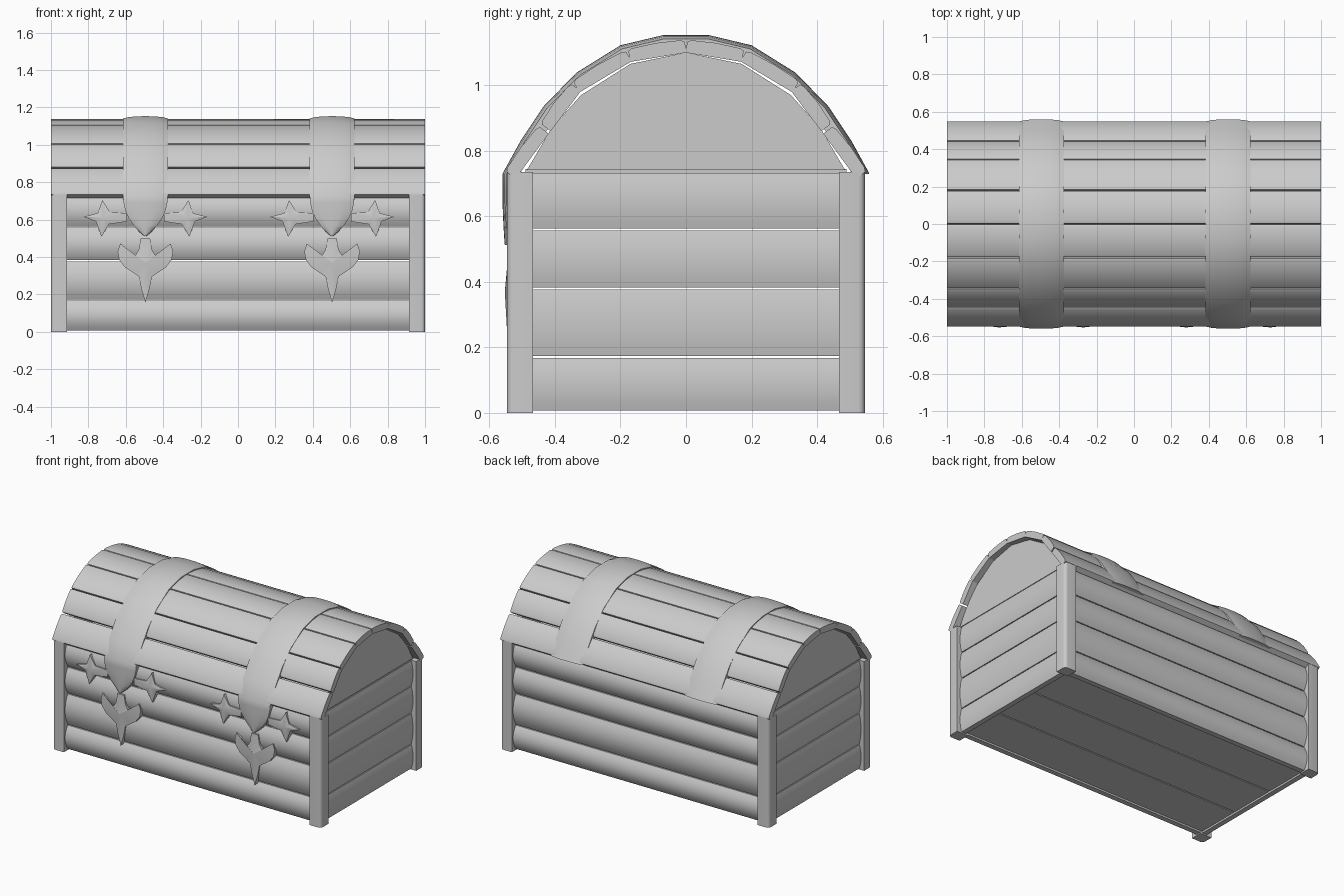
import bpy, bmesh, math
from mathutils import Vector

if "Cube" in bpy.data.objects:
    bpy.data.objects.remove(bpy.data.objects["Cube"], do_unlink=True)

grey = bpy.data.materials.new("plain grey")
grey.use_nodes = True
COLOUR = (0.6, 0.6, 0.6, 1)
grey.diffuse_color = COLOUR
grey.node_tree.nodes["Principled BSDF"].inputs["Base Color"].default_value = COLOUR


def finish(name, bm, angle=40):
    bmesh.ops.recalc_face_normals(bm, faces=bm.faces)
    mesh = bpy.data.meshes.new(name)
    bm.to_mesh(mesh)
    bm.free()
    mesh.materials.append(grey)
    ob = bpy.data.objects.new(name, mesh)
    bpy.context.collection.objects.link(ob)
    bpy.ops.object.select_all(action='DESELECT')
    ob.select_set(True)
    bpy.context.view_layer.objects.active = ob
    bpy.ops.object.shade_smooth_by_angle(angle=math.radians(angle))
    return ob


def prism(name, profile, start, end, place, angle=40):
    """Extrude a 2D profile; place(u, v, t) gives the 3D position."""
    bm = bmesh.new()
    rings = [[bm.verts.new(place(u, v, t)) for u, v in profile] for t in (start, end)]
    n = len(profile)
    for ring in rings:
        bm.faces.new(ring)
    for i in range(n):
        j = (i + 1) % n
        bm.faces.new((rings[0][i], rings[0][j], rings[1][j], rings[1][i]))
    return finish(name, bm, angle)


def along_x(u, v, t):
    return (t, u, v)


def along_y(u, v, t):
    return (u, t, v)


def along_z(u, v, t):
    return (u, v, t)


def board(inner, outer, bulge, low, high):
    """Wall board section: flat inside, gently rounded outside."""
    steps = 8
    pts = [(inner, low), (inner, high)]
    for i in range(steps + 1):
        f = 1 - 2 * i / steps
        pts.append((outer + bulge * (1 - f * f), (low + high) / 2 + f * (high - low) / 2))
    return pts


# Wall boards
LEVELS = (0.005, 0.17, 0.38, 0.56, 0.735)
for i in range(4):
    low, high = LEVELS[i] + 0.003, LEVELS[i + 1] - 0.003
    for side, s in (("front", -1), ("back", 1)):
        section = [(s * u, v) for u, v in board(0.47, 0.505, 0.028, low, high)]
        prism(f"{side}_board_{i + 1}", section, -0.93, 0.93, along_x)
    for side, s in (("left", 1), ("right", -1)):
        section = [(s * u, v) for u, v in board(0.93, 0.965, 0.012, low, high)]
        prism(f"{side}_board_{i + 1}", section, -0.48, 0.48, along_y)

# Corner posts with rounded outer corner
for xs, xname in ((1, "left"), (-1, "right")):
    for ys, yname in ((1, "back"), (-1, "front")):
        section = [(0.915, 0.467), (0.915, 0.546)]
        for k in range(5):
            a = math.radians(90 - 22.5 * k)
            section.append((0.98 + 0.02 * math.cos(a), 0.526 + 0.02 * math.sin(a)))
        section.append((1.0, 0.467))
        prism(f"{yname}_{xname}_post", [(xs * u, ys * v) for u, v in section],
              0, 0.735, along_z, 50)

# Floor boards
for i in range(3):
    a = -0.49 + i * 0.98 / 3
    b = a + 0.98 / 3 - 0.008
    prism(f"floor_board_{i + 1}", [(a, 0.02), (b, 0.02), (b, 0.045), (a, 0.045)],
          -0.95, 0.95, along_x)

# Lid boards
ARCH = [Vector(p) for p in ((0.555, 0.735), (0.448, 0.88), (0.35, 1.01), (0.182, 1.11), (0, 1.14))]
for i in range(4):
    a, b = ARCH[i], ARCH[i + 1]
    d = (b - a).normalized()
    out = Vector((d.y, -d.x))
    a, b = a + d * 0.005, b - d * 0.005
    section = [a - out * 0.04, a - out * 0.006, a + d * 0.012, (a + b) / 2 + out * 0.004,
               b - d * 0.012, b - out * 0.006, b - out * 0.04]
    for side, s in (("front", -1), ("back", 1)):
        prism(f"lid_{side}_board_{i + 1}", [(s * p.x, p.y) for p in section], -1, 1, along_x)

# Arched lid ends
half = [(0.485, 0.742), (0.41, 0.87), (0.32, 0.97), (0.17, 1.065), (0, 1.1)]
arch = half + [(-u, v) for u, v in reversed(half[:-1])]
for side, s in (("left", 1), ("right", -1)):
    prism(f"lid_{side}_end", arch, s * 0.93, s * 0.965, along_x)
# Ledge closing the joint between lid and walls
prism("lid_ledge", [(-0.49, 0.72), (0.49, 0.72), (0.49, 0.745), (-0.49, 0.745)], -0.96, 0.96, along_x)


# Straps: rows of (y, z, half width), running over the lid to a pointed tongue
OVER = [(0.56, 0.73), (0.505, 0.83), (0.435, 0.935), (0.335, 1.038), (0.2, 1.122), (0.07, 1.153)]
TONGUE = [(-0.56, 0.69, 0.117), (-0.56, 0.65, 0.108), (-0.559, 0.61, 0.091),
          (-0.557, 0.57, 0.064), (-0.555, 0.535, 0.034), (-0.553, 0.512, 0.006)]
ACROSS = ((-1, 0.05), (-1, 0.012), (-0.75, 0.005), (-0.4, 0.001), (0, 0),
          (0.4, 0.001), (0.75, 0.005), (1, 0.012), (1, 0.05))


def strap(name, cx):
    rows = [(y, z, 0.12) for y, z in OVER]
    rows += [(-y, z, 0.12) for y, z in reversed(OVER)] + TONGUE
    bm = bmesh.new()
    grid = []
    for y, z, w in rows:
        out = Vector((y, z - 0.66)).normalized() if z > 0.7 else Vector((-1, 0))
        grid.append([bm.verts.new((cx + f * w, y - out.x * d, z - out.y * d)) for f, d in ACROSS])
    n = len(ACROSS)
    for r0, r1 in zip(grid, grid[1:]):
        for k in range(n):
            m = (k + 1) % n
            bm.faces.new((r0[k], r0[m], r1[m], r1[k]))
    bm.faces.new(grid[0])
    bm.faces.new(grid[-1])
    finish(name, bm, 45)


# Ornaments: flat outline with a ridge rising to a central peak
def ornament(name, outline, peak, cx):
    bm = bmesh.new()
    back = [bm.verts.new((cx + u, -0.505, v)) for u, v in outline]
    front = [bm.verts.new((cx + u, -0.541, v)) for u, v in outline]
    top = bm.verts.new((cx + peak[0], -0.553, peak[1]))
    n = len(outline)
    for i in range(n):
        j = (i + 1) % n
        bm.faces.new((back[i], back[j], front[j], front[i]))
        bm.faces.new((front[i], front[j], top))
    finish(name, bm, 30)


STAR = [(0.1, 0.635), (0.19, 0.64), (0.23, 0.705), (0.255, 0.635), (0.33, 0.615),
        (0.265, 0.59), (0.235, 0.508), (0.195, 0.575), (0.1, 0.59)]
HORN = [(0.025, 0.5), (0.035, 0.44), (0.055, 0.405), (0.09, 0.395), (0.113, 0.41),
        (0.118, 0.435), (0.1, 0.445), (0.135, 0.472), (0.149, 0.43), (0.14, 0.385),
        (0.11, 0.345), (0.065, 0.315), (0.035, 0.295), (0.022, 0.23)]
CREST = HORN + [(0, 0.157)] + [(-u, v) for u, v in reversed(HORN)]

for side, cx in (("left", 0.503), ("right", -0.495)):
    strap(f"{side}_strap", cx)
    ornament(f"{side}_outer_star", STAR, (0.225, 0.61), cx)
    ornament(f"{side}_inner_star", [(-u, v) for u, v in STAR], (-0.225, 0.61), cx)
    ornament(f"{side}_crest", CREST, (0, 0.37), cx)
